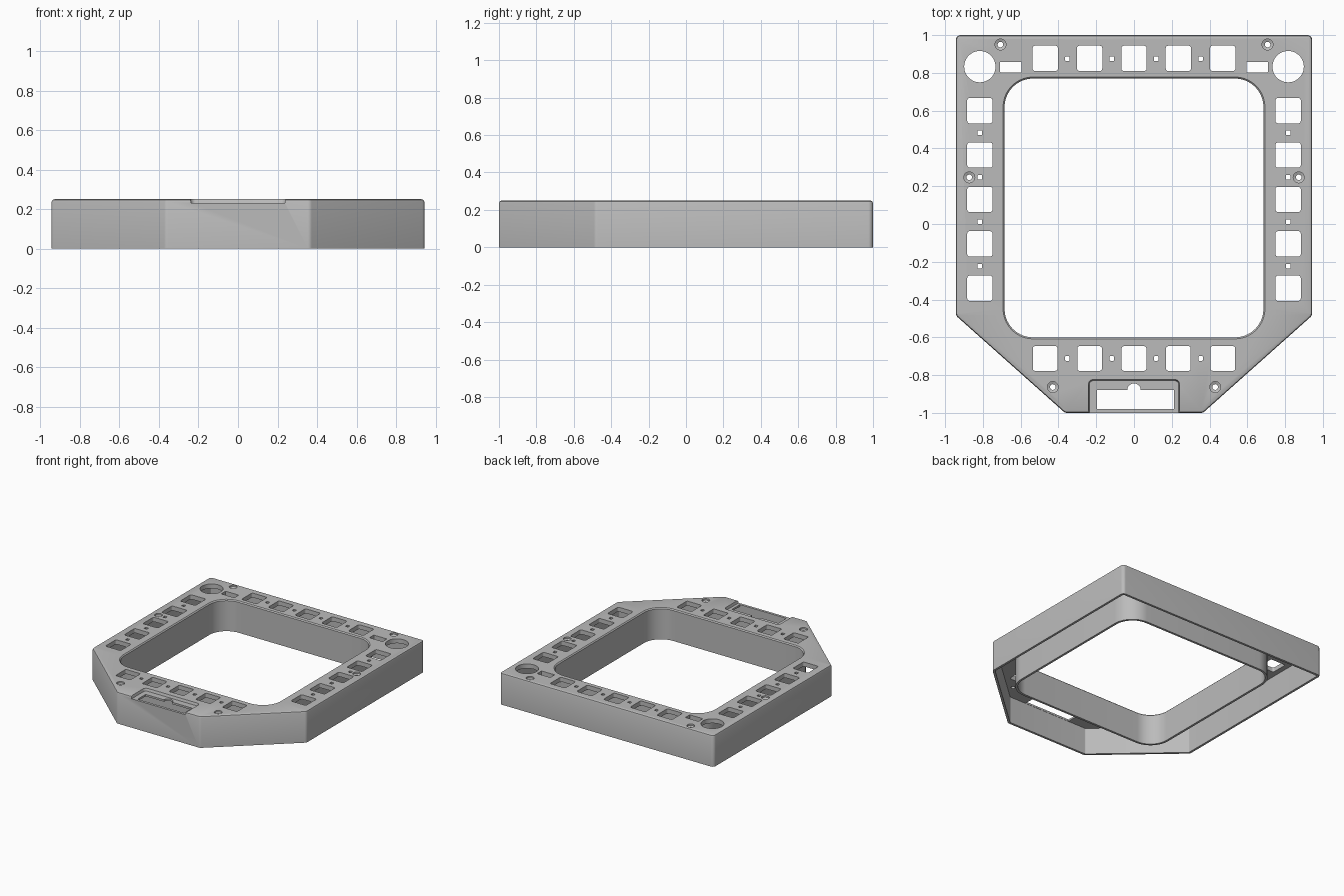
import bpy, bmesh, math
from mathutils import Vector

if "Cube" in bpy.data.objects:
    bpy.data.objects.remove(bpy.data.objects["Cube"])

H = 0.25        # overall height
WALL = 0.018    # side wall thickness
PLATE = 0.035   # top plate thickness


def rounded(points, radii, seg=6):
    """Round the corners of a counter-clockwise polygon."""
    out, n = [], len(points)
    for i in range(n):
        p = Vector(points[i])
        a = (Vector(points[i - 1]) - p).normalized()
        b = (Vector(points[(i + 1) % n]) - p).normalized()
        half = a.angle(b) / 2
        r = radii[i] if isinstance(radii, (list, tuple)) else radii
        centre = p + (a + b).normalized() * (r / math.sin(half))
        t = r / math.tan(half)
        start, end = p + a * t - centre, p + b * t - centre
        for k in range(seg + 1):
            f = k / seg
            v = (start * (1 - f) + end * f).normalized() * r
            out.append(centre + v)
    return out


def rect(x0, x1, y0, y1, r=0.01, seg=4):
    return rounded([(x0, y0), (x1, y0), (x1, y1), (x0, y1)], r, seg)


def circle(x, y, r, n=32):
    return [Vector((x + r * math.cos(2 * math.pi * k / n),
                    y + r * math.sin(2 * math.pi * k / n))) for k in range(n)]


def inset(loop, d):
    """Move every edge of a counter-clockwise loop inward by d."""
    out, n = [], len(loop)
    for i in range(n):
        e1 = (loop[i] - loop[i - 1]).normalized()
        e2 = (loop[(i + 1) % n] - loop[i]).normalized()
        n1, n2 = Vector((-e1.y, e1.x)), Vector((-e2.y, e2.x))
        out.append(loop[i] + (n1 + n2) * (d / (1 + n1.dot(n2))))
    return out


def loft(bm, loop, levels):
    """Closed solid through (height, inset) levels of one outline."""
    rings = [[bm.verts.new((p.x, p.y, z)) for p in inset(loop, d)] for z, d in levels]
    n = len(loop)
    bm.faces.new(rings[0][::-1])
    bm.faces.new(rings[-1])
    for lo, hi in zip(rings, rings[1:]):
        for i in range(n):
            j = (i + 1) % n
            bm.faces.new((lo[i], lo[j], hi[j], hi[i]))


def make(name, solids):
    bm = bmesh.new()
    for loop, levels in solids:
        loft(bm, loop, levels)
    mesh = bpy.data.meshes.new(name)
    bm.to_mesh(mesh)
    bm.free()
    ob = bpy.data.objects.new(name, mesh)
    bpy.context.collection.objects.link(ob)
    return ob


def cut(target, cutter):
    mod = target.modifiers.new("cut", 'BOOLEAN')
    mod.operation, mod.solver, mod.object = 'DIFFERENCE', 'EXACT', cutter
    bpy.context.view_layer.objects.active = target
    bpy.ops.object.modifier_apply(modifier=mod.name)
    bpy.data.objects.remove(cutter, do_unlink=True)


# Outlines of the frame and its central opening
outer = rounded([(-0.365, -1), (0.365, -1), (0.943, -0.485), (0.943, 1),
                 (-0.943, 1), (-0.943, -0.485)], [0.03, 0.03, 0.03, 0.025, 0.025, 0.03])
opening = rect(-0.685, 0.685, -0.6, 0.77, 0.15, 12)

# Body with a softened top edge
frame = make("bezel_frame", [(outer, [(0, 0), (H - 0.014, 0), (H - 0.004, 0.004), (H, 0.014)])])

# Hollow underside, leaving an inner wall around the opening
cavity = make("cavity", [(inset(outer, WALL), [(-0.1, 0), (H - PLATE, 0)])])
core = make("core", [(inset(opening, -WALL), [(-0.2, 0), (H, 0)])])
cut(cavity, core)
cut(frame, cavity)
cut(frame, make("opening", [(opening, [(-0.1, 0), (H - 0.008, 0), (H, -0.008), (H + 0.1, -0.008)])]))

# Shallow front recess
recess = rounded([(-0.24, -1.1), (0.24, -1.1), (0.24, -0.825), (-0.24, -0.825)],
                 [0.01, 0.01, 0.025, 0.025])
cut(frame, make("recess", [(recess, [(H - 0.02, 0.004), (H, -0.002), (H + 0.05, -0.002)])]))

# Openings through the top plate
through = [(H - PLATE - 0.03, 0), (H + 0.05, 0)]
holes = []


def square(x, y, size, r):
    s = size / 2
    holes.append((rect(x - s, x + s, y - s, y + s, r), through))


STEP = 0.235
for k in range(5):
    o = (k - 2) * STEP
    square(o, 0.877, 0.134, 0.013)
    square(o, -0.712, 0.13, 0.01)
    for s in (-1, 1):
        square(s * 0.816, 0.13 + o, 0.134, 0.013)
for k in range(4):
    o = (k - 1.5) * STEP
    square(o, 0.875, 0.024, 0.004)
    square(o, -0.712, 0.024, 0.004)
    for s in (-1, 1):
        square(s * 0.816, 0.13 + o, 0.024, 0.004)

# Round corner holes, slots and countersunk screw holes on both sides
sink = [(H - PLATE - 0.03, 0.014), (H - 0.018, 0.014), (H - 0.012, 0), (H + 0.05, 0)]
for s in (-1, 1):
    holes.append((circle(s * 0.816, 0.833, 0.083, 48), through))
    x0, x1 = sorted((s * 0.595, s * 0.71))
    holes.append((rect(x0, x1, 0.803, 0.858, 0.004), through))
    for x, y in ((0.707, 0.95), (0.872, 0.247), (0.43, -0.863)):
        holes.append((circle(s * x, y, 0.029, 24), sink))

# Front window with a half-round notch
notch = [Vector((0.036 * math.cos(a), -0.88 + 0.036 * math.sin(a)))
         for a in (math.pi * k / 12 for k in range(13))]
window = [Vector(p) for p in ((-0.197, -0.98), (0.212, -0.98), (0.212, -0.88))]
window += notch + [Vector((-0.197, -0.88))]
holes.append((window, through))
cut(frame, make("holes", holes))

# One grey plastic, smooth curves with sharp edges kept
grey = bpy.data.materials.new("grey_plastic")
grey.diffuse_color = (0.5, 0.5, 0.5, 1)
grey.use_nodes = True
grey.node_tree.nodes["Principled BSDF"].inputs["Base Color"].default_value = grey.diffuse_color
frame.data.materials.clear()
frame.data.materials.append(grey)
for p in frame.data.polygons:
    p.material_index = 0
bpy.ops.object.select_all(action='DESELECT')
frame.select_set(True)
bpy.context.view_layer.objects.active = frame
bpy.ops.object.shade_smooth_by_angle(angle=math.radians(30))
